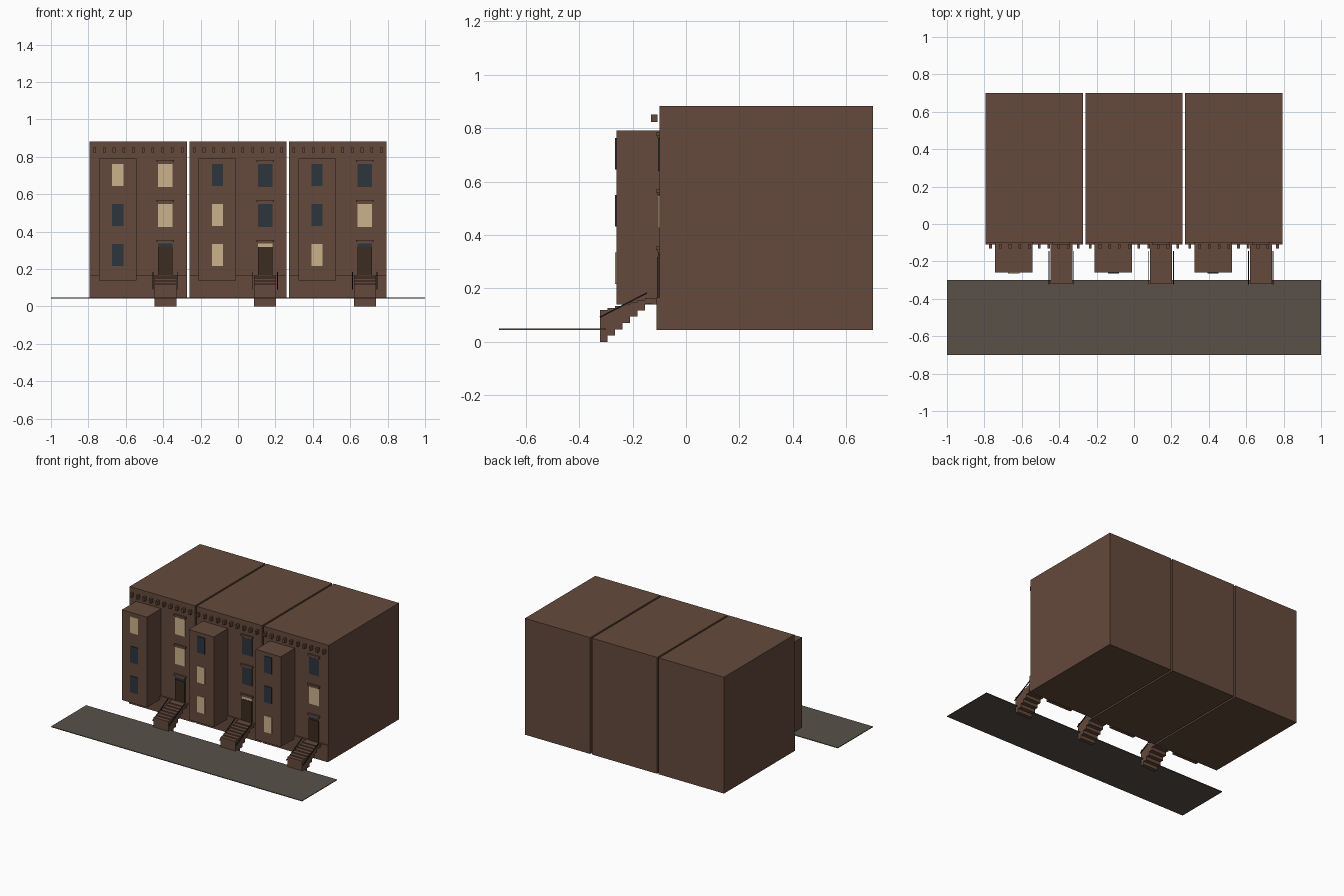
import bpy
from mathutils import Vector

if "Cube" in bpy.data.objects:
    bpy.data.objects.remove(bpy.data.objects["Cube"])


def material(name, rgb):
    m = bpy.data.materials.new(name)
    m.use_nodes = True
    colour = (*rgb, 1)
    m.diffuse_color = colour
    bsdf = next(n for n in m.node_tree.nodes if n.type == "BSDF_PRINCIPLED")
    bsdf.inputs["Base Color"].default_value = colour
    return m


BROWN = material("brownstone", (0.13, 0.068, 0.045))
PAVING = material("paving grey", (0.10, 0.082, 0.066))
LIT = material("lit window cream", (0.60, 0.45, 0.26))
DARK = material("dark window blue", (0.025, 0.035, 0.046))
DOOR = material("door wood", (0.045, 0.025, 0.014))
IRON = material("black iron", (0.012, 0.012, 0.014))


def add_mesh(name, verts, faces, mat):
    mesh = bpy.data.meshes.new(name)
    mesh.from_pydata(verts, [], faces)
    mesh.materials.append(mat)
    obj = bpy.data.objects.new(name, mesh)
    bpy.context.collection.objects.link(obj)
    return obj


BOX_FACES = [(0, 1, 3, 2), (4, 6, 7, 5), (0, 4, 5, 1),
             (2, 3, 7, 6), (0, 2, 6, 4), (1, 5, 7, 3)]


def box(name, xs, ys, zs, mat):
    verts = [(x, y, z) for x in xs for y in ys for z in zs]
    return add_mesh(name, verts, BOX_FACES, mat)


def span(centre, width):
    return (centre - width / 2, centre + width / 2)


def bar(name, start, end, thick, mat):
    # Square bar between two points in a plane of constant x
    a, b = Vector(start), Vector(end)
    side = Vector((thick / 2, 0, 0))
    up = side.cross(b - a).normalized() * thick / 2
    verts = [p + sx * side + sy * up for sx in (-1, 1) for p in (a, b) for sy in (-1, 1)]
    return add_mesh(name, verts, BOX_FACES, mat)


WALL = -0.10
BAY = -0.26
GROUND = 0.045


def lintel(x, z):
    box("lintel", span(x, 0.078), (WALL - 0.008, WALL), (z, z + 0.01), BROWN)
    box("lintel_cap", span(x, 0.094), (WALL - 0.013, WALL), (z + 0.008, z + 0.02), BROWN)


def stoop(x):
    # Stepped flight, open underneath
    for i in range(7):
        y = -0.322 + 0.028 * i
        box("stair_step", span(x, 0.118), (y, y + 0.028),
            (0.0235 * i, 0.119 + 0.0075 * i), BROWN)
    box("stair_landing", span(x, 0.118), (-0.126, WALL), (0.14, 0.164), BROWN)
    # Sloping handrails with end posts
    for side in (-1, 1):
        rx = x + side * 0.066
        bar("handrail", (rx, -0.322, 0.092), (rx, -0.146, 0.183), 0.005, IRON)


def house(x, bay_lights, front_lights):
    box("house_body", span(x, 0.52), (WALL, 0.70), (GROUND, 0.883), BROWN)
    box("house_base", span(x, 0.52), (WALL - 0.01, WALL), (GROUND, 0.165), BROWN)
    for i in range(10):
        box("cornice_bracket", span(x - 0.234 + 0.052 * i, 0.014),
            (-0.131, -0.106), (0.822, 0.85), BROWN)

    # Projecting bay with a column of windows
    bx = x - 0.11
    box("bay", span(bx, 0.2), (BAY, WALL), (0.14, 0.79), BROWN)
    for z, lit in zip((0.645, 0.431, 0.217), bay_lights):
        box("bay_window", span(bx, 0.06), (BAY - 0.005, BAY), (z, z + 0.118),
            LIT if lit else DARK)

    # Windows above the entrance
    ex = x + 0.145
    for z, lit in zip((0.64, 0.426), front_lights):
        box("front_window", span(ex, 0.078), (WALL - 0.005, WALL), (z, z + 0.122),
            LIT if lit else DARK)
        lintel(ex, z + 0.124)

    # Entrance
    box("door", span(ex, 0.078), (WALL - 0.009, WALL), (0.16, 0.317), DOOR)
    box("transom", span(ex, 0.078), (WALL - 0.005, WALL), (0.317, 0.336),
        LIT if front_lights[2] else DARK)
    lintel(ex, 0.336)
    stoop(ex)


house(-0.533, (1, 0, 0), (1, 1, 0))
house(0, (0, 1, 1), (0, 0, 1))
house(0.533, (0, 0, 1), (0, 1, 0))

box("pavement", (-1, 1), (-0.70, -0.30), (0.044, 0.049), PAVING)
